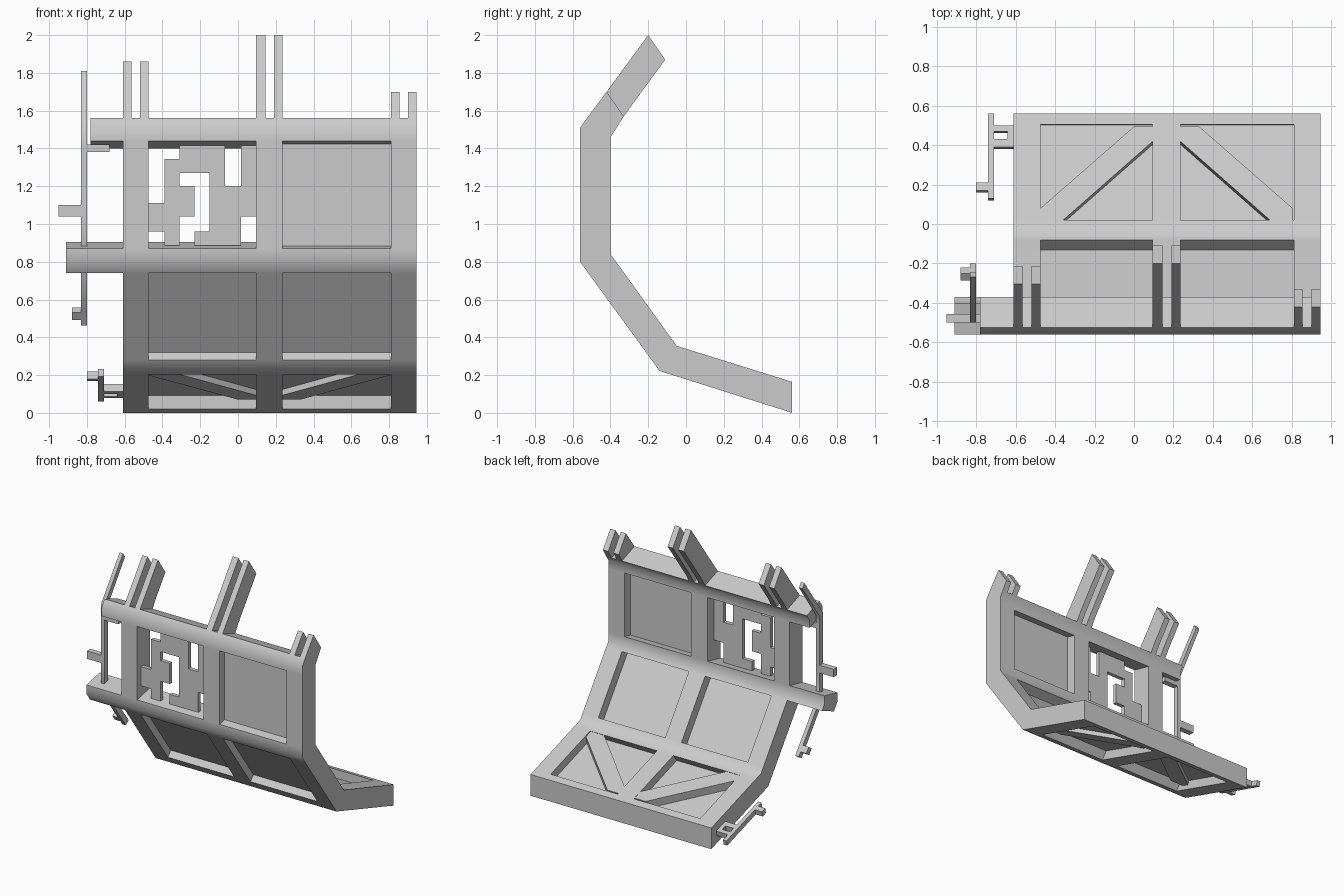
import bpy, bmesh, math
from mathutils import Vector

if "Cube" in bpy.data.objects:
    bpy.data.objects.remove(bpy.data.objects["Cube"])


def lerp_pairs(pairs, t0, t1):
    """Thinner slice of the slab between depth fractions t0 (outer) and t1 (inner)."""
    return [(Vector(a).lerp(Vector(b), t0), Vector(a).lerp(Vector(b), t1)) for a, b in pairs]


def shell(name, xs, pairs, rows):
    """Bent slab made of cells: columns along x, rows along a path of (outer, inner) y-z points."""
    bm = bmesh.new()
    cache = {}

    def v(i, j, s):
        if (i, j, s) not in cache:
            y, z = pairs[j][s]
            cache[i, j, s] = bm.verts.new((xs[i], y, z))
        return cache[i, j, s]

    def full(i, j):
        return 0 <= j < len(rows) and 0 <= i < len(xs) - 1 and rows[j][i] == '#'

    for j in range(len(rows)):
        for i in range(len(xs) - 1):
            if not full(i, j):
                continue
            ring = [(i, j), (i + 1, j), (i + 1, j + 1), (i, j + 1)]
            bm.faces.new([v(*p, 0) for p in ring])
            bm.faces.new([v(*p, 1) for p in reversed(ring)])
            for k, (di, dj) in enumerate([(0, -1), (1, 0), (0, 1), (-1, 0)]):
                if not full(i + di, j + dj):
                    a, b = ring[k], ring[(k + 1) % 4]
                    bm.faces.new([v(*b, 0), v(*a, 0), v(*a, 1), v(*b, 1)])
    return finish(name, bm)


def finish(name, bm):
    bmesh.ops.recalc_face_normals(bm, faces=bm.faces)
    me = bpy.data.meshes.new(name)
    bm.to_mesh(me)
    bm.free()
    ob = bpy.data.objects.new(name, me)
    bpy.context.collection.objects.link(ob)
    bpy.ops.object.select_all(action='DESELECT')
    ob.select_set(True)
    bpy.context.view_layer.objects.active = ob
    bpy.ops.object.shade_smooth_by_angle(angle=math.radians(40))
    return ob


# Side path, from the low lip up to the tips of the prongs: (outer, inner)
path = [
    ((.56, 0), (.56, .165)), ((.50, .02), (.505, .182)),
    ((-.08, .203), (.02, .333)), ((-.14, .222), (-.05, .355)),
    ((-.182, .28), (-.08, .397)), ((-.517, .74), (-.37, .80)),
    ((-.56, .80), (-.40, .84)), ((-.56, .87), (-.40, .905)),
    ((-.56, 1.44), (-.40, 1.40)), ((-.56, 1.51), (-.40, 1.46)),
    ((-.525, 1.56), (-.37, 1.505)), ((-.42, 1.70), (-.33, 1.57)),
    ((-.303, 1.86), (-.213, 1.73)), ((-.20, 2.0), (-.11, 1.87)),
]

# Frame with window openings, side ledges and prongs
xs = [-.91, -.78, -.61, -.565, -.52, -.475, .095, .145, .19, .235, .81, .855, .90, .945]
solid, holes = "..###########", "..###.###.###"
shell("frame", xs, path, [
    solid, holes, solid, solid, holes, "#############", "#############", holes,
    ".############", ".############", "..#.#.#.#.#.#", "..#.#.#.#....", "......#.#....",
])

# Recessed panels
windows = {"left": (-.475, .095), "right": (.235, .81)}
for side, span in windows.items():
    shell("low_panel_" + side, span, lerp_pairs(path[1:3], .44, .58), ["#"])
    shell("middle_panel_" + side, span, lerp_pairs(path[4:6], .35, .5), ["#"])
shell("upper_panel", windows["right"], lerp_pairs(path[7:9], .38, .52), ["#"])

# Fretwork plate in the upper left window
zs = [1.415, 1.345, 1.27, 1.20, 1.11, 1.04, .96, .885]
shell("fretwork", [-.475, -.39, -.31, -.23, -.15, -.07, .015, .095],
      [((-.51, z), (-.48, z)) for z in zs],
      ["..###.#", ".####.#", ".#..#.#", ".##.###", "###.###", "##..##.", ".#.###."])

# Diagonal braces over the low panels, mirrored
outline = [(-.475, .08), (-.475, .02), (-.36, .02), (.095, .42), (.095, .495), (0, .495)]
for side in windows:
    bm = bmesh.new()
    layers = []
    for d in (.02, .75):
        layers.append([bm.verts.new((x if side == "left" else .33 - x, y - .04 * d,
                                     .34 - .31 * y - .155 * d)) for x, y in outline])
    bm.faces.new(layers[0])
    bm.faces.new(layers[1])
    for k in range(6):
        n = (k + 1) % 6
        bm.faces.new([layers[0][k], layers[0][n], layers[1][n], layers[1][k]])
    finish("brace_" + side, bm)

# Bent side rod with its small arms
rod = [((-.285, .427), (-.155, .52)), ((-.305, .457), (-.175, .55)),
       ((-.335, .497), (-.205, .59)), ((-.56, .80), (-.40, .84))]
rod += [((-.56, z), (-.40, z)) for z in (1.04, 1.10, 1.38, 1.42)]
rod += [((-.56, 1.51), (-.40, 1.46)), ((-.303, 1.86), (-.213, 1.73))]
shell("side_rod", [-.95, -.88, -.83, -.80, -.68], lerp_pairs(rod, .38, .65),
      ["..#.", ".##.", "..#.", "..#.", "###.", "..#.", "..##", "..#.", "..#."])

# Low side latch with its loop
latch = [((y, .25 - .31 * y - .02), (y + .01, .25 - .31 * y + .02))
         for y in (.55, .49, .46, .42, .38, .20, .16, .12)]
shell("side_latch", [-.80, -.74, -.71, -.64, -.61], latch,
      [".#..", ".###", ".#.#", ".###", ".#..", "##..", ".#.."])
